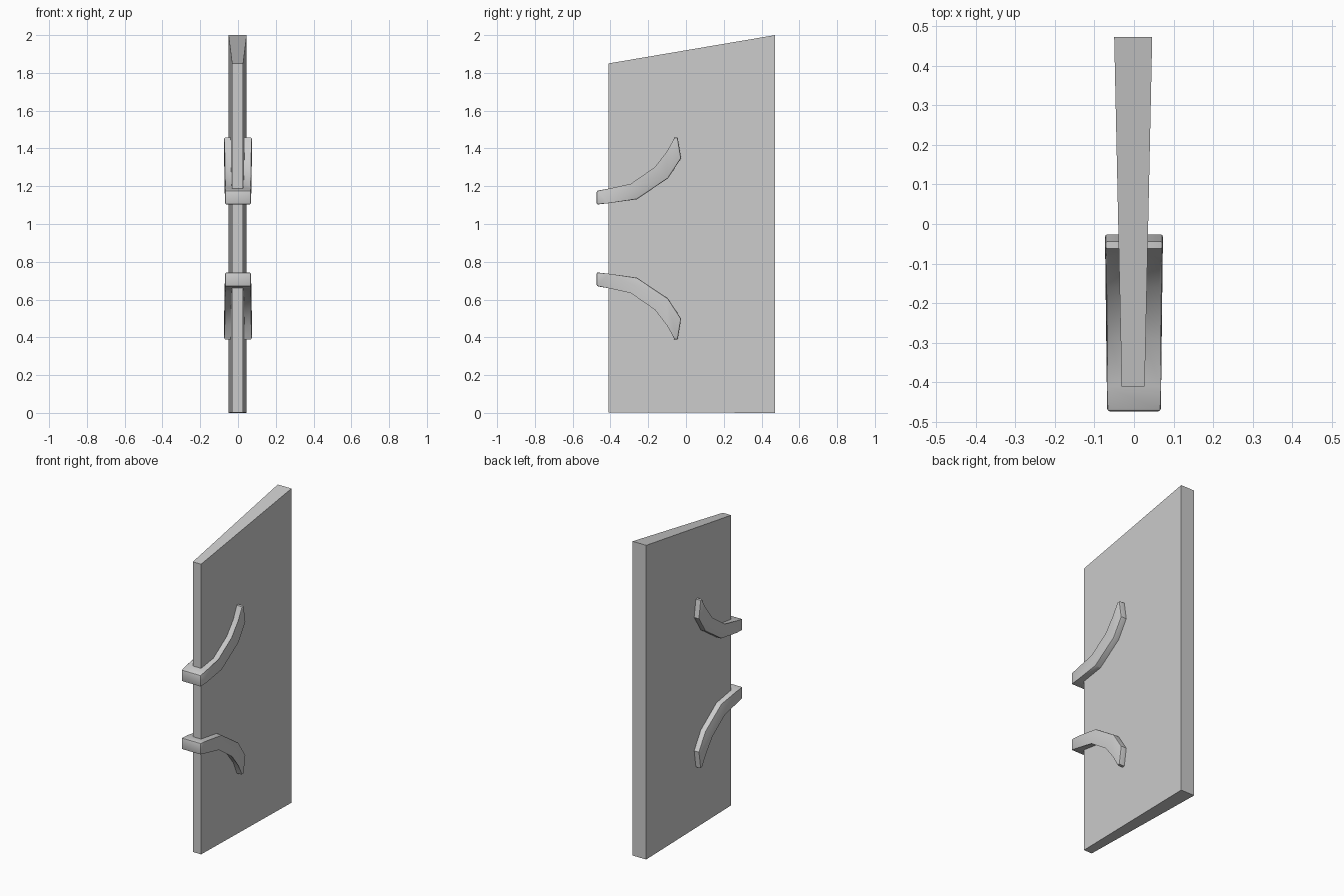
import bpy, bmesh

if "Cube" in bpy.data.objects:
    bpy.data.objects.remove(bpy.data.objects["Cube"])

CX = -0.002          # slight sideways offset of the slab
MIRROR_Z = 1.847     # sum of heights of the two mirrored handles


def add_object(name, bm):
    bmesh.ops.recalc_face_normals(bm, faces=bm.faces)
    mesh = bpy.data.meshes.new(name)
    bm.to_mesh(mesh)
    bm.free()
    obj = bpy.data.objects.new(name, mesh)
    bpy.context.collection.objects.link(obj)
    return obj


def extrude_profile(points, half_width, cx):
    """Profile in the y-z plane, swept across x; half width depends on y."""
    bm = bmesh.new()
    left = [bm.verts.new((cx - half_width(y), y, z)) for y, z in points]
    right = [bm.verts.new((cx + half_width(y), y, z)) for y, z in points]
    bm.faces.new(left)
    bm.faces.new(right[::-1])
    n = len(points)
    for i in range(n):
        j = (i + 1) % n
        bm.faces.new((left[i], right[i], right[j], left[j]))
    return bm


def slab_width(y):
    return 0.029 + (y + 0.41) / 0.882 * 0.019


# Tapered slab with a slanted top
slab_profile = [(-0.41, 0.003), (0.472, 0.0), (0.472, 2.0), (-0.41, 1.85)]
slab = add_object("slab", extrude_profile(slab_profile, slab_width, CX))

# Hidden cutter that hollows the handles where they straddle the slab
cutter_profile = [(-0.40, 0.1), (0.2, 0.1), (0.2, 1.7), (-0.40, 1.7)]
cutter = add_object("handle_cutter", extrude_profile(
    cutter_profile, lambda y: slab_width(y) - 0.005, CX))
cutter.hide_render = True
cutter.hide_set(True)

# Curved handles wrapping the front edge of the slab
handle_profile = [
    (-0.473, 1.103), (-0.41, 1.11), (-0.26, 1.131), (-0.095, 1.242),
    (-0.026, 1.348), (-0.044, 1.458), (-0.062, 1.458), (-0.095, 1.38),
    (-0.16, 1.296), (-0.29, 1.206), (-0.41, 1.187), (-0.473, 1.176)]


def handle_width(y):
    return 0.068 + max(0.0, y + 0.35) / 0.3 * 0.005


def make_handle(name, flip):
    pts = [(y, MIRROR_Z - z if flip else z) for y, z in handle_profile]
    bm = extrude_profile(pts, handle_width, 0.0)
    # Soften the side outlines and the front corners
    edges = [e for e in bm.edges
             if e.verts[0].co.x * e.verts[1].co.x > 0
             or max(v.co.y for v in e.verts) < -0.45]
    bmesh.ops.bevel(bm, geom=edges, offset=0.007, segments=2, profile=0.5,
                    affect='EDGES', clamp_overlap=True)
    obj = add_object(name, bm)
    cut = obj.modifiers.new("hollow", 'BOOLEAN')
    cut.operation = 'DIFFERENCE'
    cut.solver = 'EXACT'
    cut.object = cutter
    bpy.ops.object.select_all(action='DESELECT')
    obj.select_set(True)
    bpy.context.view_layer.objects.active = obj
    bpy.ops.object.shade_smooth_by_angle(angle=0.45)


make_handle("upper_handle", False)
make_handle("lower_handle", True)
